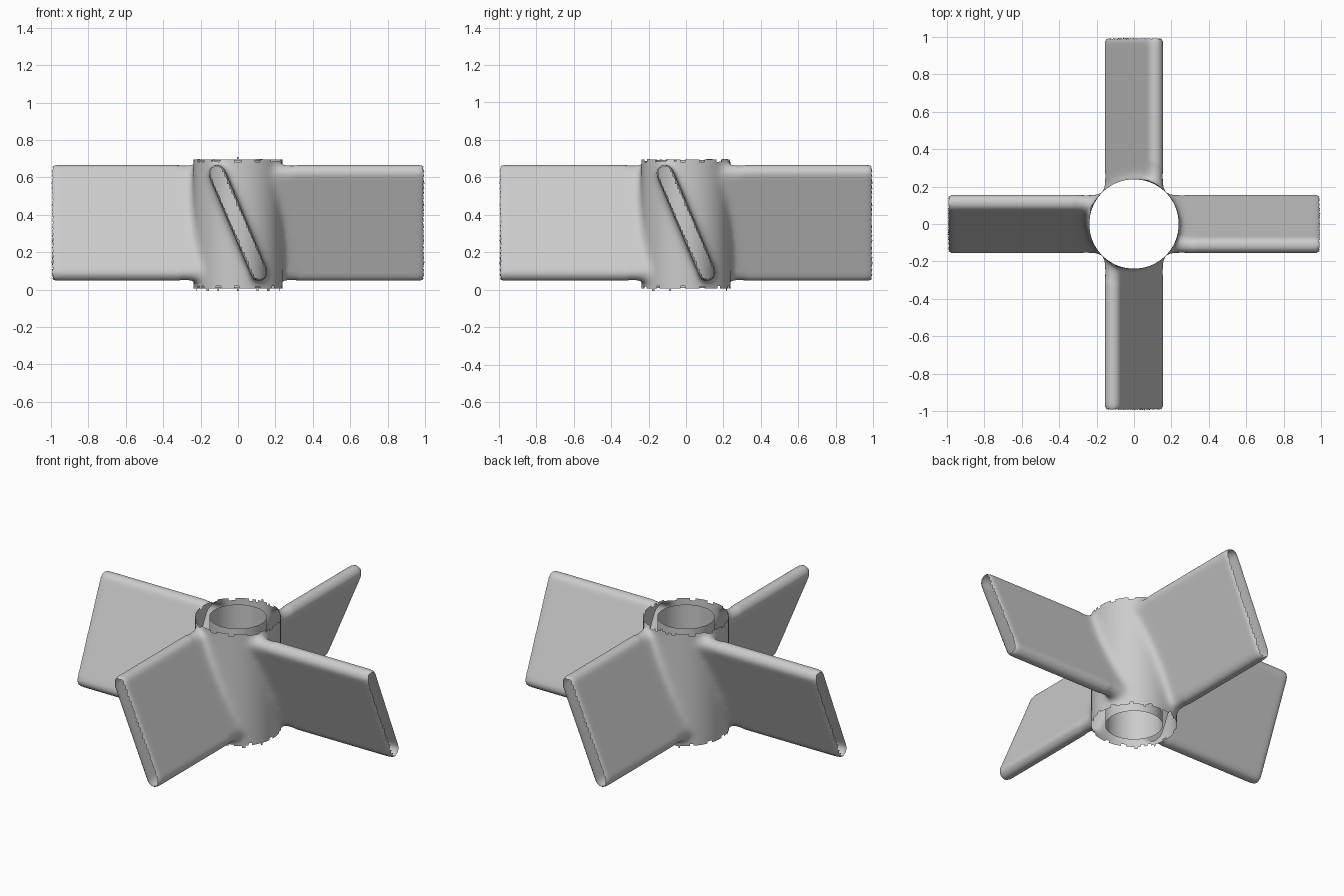
import bpy, bmesh, math
from mathutils import Matrix, Vector

cube = bpy.data.objects.get("Cube")
if cube:
    bpy.data.objects.remove(cube, do_unlink=True)

HUB_R, BORE_R = 0.24, 0.16
MID_Z, HUB_HALF = 0.35, 0.342

# Single grey material
grey = bpy.data.materials.new("plain grey")
grey.use_nodes = True
colour = (0.6, 0.6, 0.6, 1)
grey.diffuse_color = colour
grey.node_tree.nodes["Principled BSDF"].inputs["Base Color"].default_value = colour


def make_object(name, bm):
    mesh = bpy.data.meshes.new(name)
    bm.to_mesh(mesh)
    bm.free()
    mesh.materials.append(grey)
    obj = bpy.data.objects.new(name, mesh)
    bpy.context.collection.objects.link(obj)
    return obj


def stadium(r, steps=10):
    """Rounded slanted blade section as (sideways, height) points."""
    top = Vector((-0.113, 0.266))
    lean = math.atan2(top.y, top.x) - math.pi / 2
    pts = []
    for end in (0, 1):
        centre = top if end == 0 else -top
        for i in range(steps + 1):
            a = lean + math.pi * (end + i / steps)
            pts.append(centre + r * Vector((math.cos(a), math.sin(a))))
    return pts


def add_blade(bm, angle):
    """Loft the section outward, tucking in slightly at the tip."""
    turn = Matrix.Rotation(angle, 3, 'Z')
    rings = []
    for dist, r in ((0, 0.045), (0.97, 0.045), (0.99, 0.041), (1.0, 0.034)):
        rings.append([bm.verts.new(turn @ Vector((p.x, -dist, p.y + 0.357)))
                      for p in stadium(r)])
    n = len(rings[0])
    for a, b in zip(rings, rings[1:]):
        for i in range(n):
            j = (i + 1) % n
            bm.faces.new((a[i], a[j], b[j], b[i]))
    bm.faces.new(rings[0])
    bm.faces.new(rings[-1])


# Hub and four pitched blades, merged into one skin
bm = bmesh.new()
bmesh.ops.create_cone(bm, cap_ends=True, segments=96, radius1=HUB_R, radius2=HUB_R,
                      depth=0.9, matrix=Matrix.Translation((0, 0, MID_Z)))
for k in range(4):
    add_blade(bm, k * math.pi / 2)
bmesh.ops.recalc_face_normals(bm, faces=bm.faces)
rotor = make_object("hub_and_blades", bm)
remesh = rotor.modifiers.new("merge", 'REMESH')
remesh.mode = 'VOXEL'
remesh.voxel_size = 0.013
merged = bpy.data.meshes.new_from_object(
    rotor.evaluated_get(bpy.context.evaluated_depsgraph_get()))
rotor.modifiers.clear()

# Soften the skin, with wider fillets where the blades meet the hub
bm = bmesh.new()
bm.from_mesh(merged)
for i in range(20):
    near = [v for v in bm.verts if i < 3 or 0.2 < v.co.xy.length < 0.34]
    bmesh.ops.smooth_vert(bm, verts=near, factor=0.5, use_axis_x=True,
                          use_axis_y=True, use_axis_z=True)
bm.normal_update()


def is_open(face):
    """Hub ends (slightly uneven rim) and flat blade tips are left open."""
    c = face.calc_center_median()
    a = math.atan2(c.y, c.x)
    rim = HUB_HALF + 0.006 * math.sin(13 * a) + 0.004 * math.sin(29 * a)
    tip = c.xy.length > 0.97 and face.normal.xy.dot(c.xy.normalized()) > 0.8
    return abs(c.z - MID_Z) > rim or tip


bmesh.ops.delete(bm, geom=[f for f in bm.faces if is_open(f)], context='FACES')
for f in bm.faces:
    f.smooth = True
bm.to_mesh(rotor.data)
bm.free()
bpy.data.meshes.remove(merged)
rotor.data.materials.clear()
rotor.data.materials.append(grey)

# Open inner sleeve for the shaft
bm = bmesh.new()
bmesh.ops.create_cone(bm, cap_ends=False, segments=96, radius1=BORE_R, radius2=BORE_R,
                      depth=2 * HUB_HALF, matrix=Matrix.Translation((0, 0, MID_Z)))
bmesh.ops.reverse_faces(bm, faces=bm.faces)
for f in bm.faces:
    f.smooth = True
make_object("bore_sleeve", bm)
